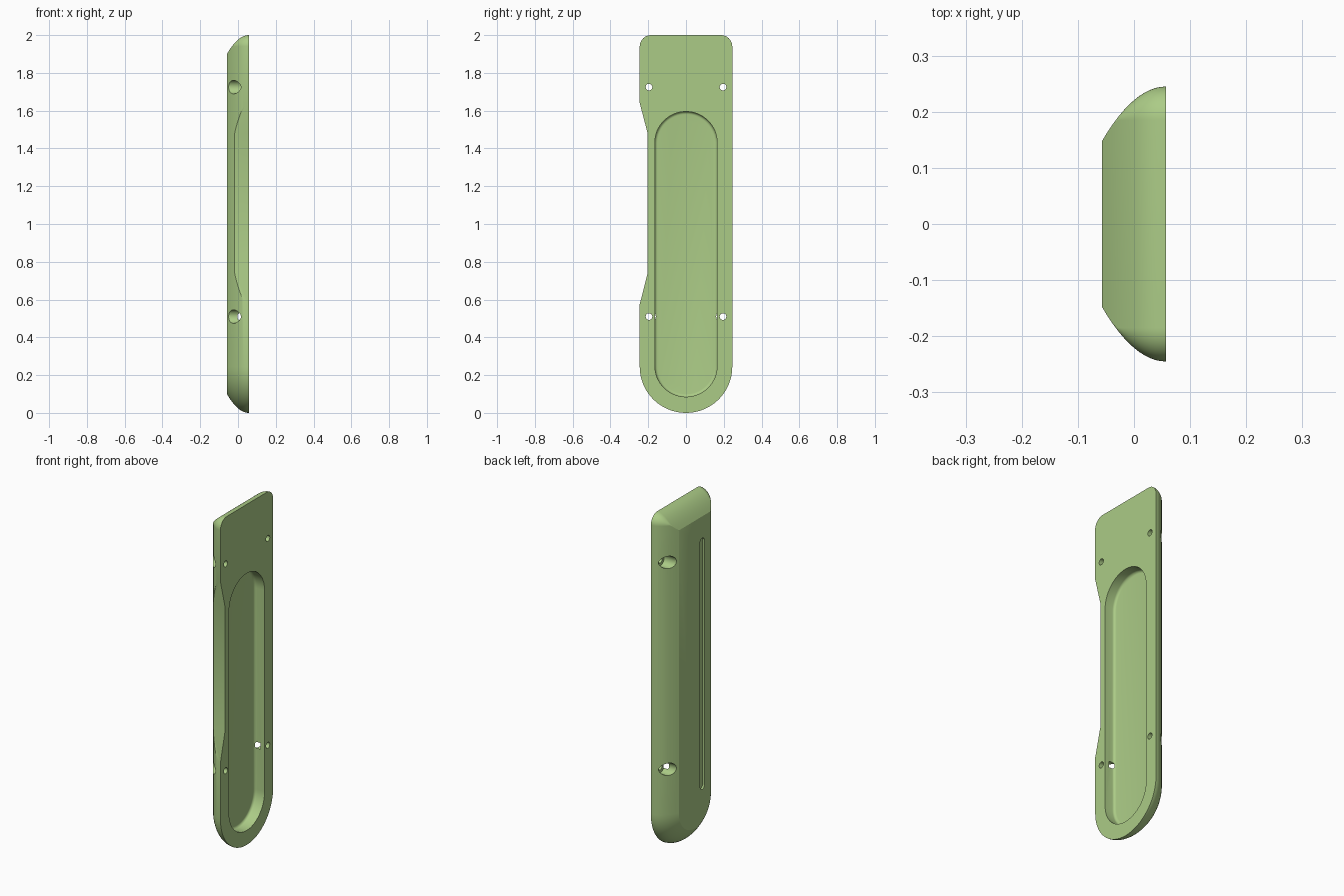
import bpy, bmesh, math
from mathutils import Matrix

if "Cube" in bpy.data.objects:
    bpy.data.objects.remove(bpy.data.objects["Cube"])

X = 0.057          # half thickness


def outline(w, z0, z1, r_bot, r_top, d=0.0, yc=0.0, n=16):
    """Rounded rectangle in y/z, moved inwards by d."""
    w, z0, z1 = w - d, z0 + d, z1 - d
    rb, rt = min(w - 0.0005, max(r_bot - d, 0.002)), min(w - 0.0005, max(r_top - d, 0.002))
    pts = []
    for cy, cz, r, a0 in ((w - rt, z1 - rt, rt, 0), (rt - w, z1 - rt, rt, 90),
                          (rb - w, z0 + rb, rb, 180), (w - rb, z0 + rb, rb, 270)):
        for i in range(n + 1):
            a = math.radians(a0 + 90 * i / n)
            pts.append((yc + cy + r * math.cos(a), cz + r * math.sin(a)))
    return pts


def loft(name, layers):
    """Solid through (x, outline) layers."""
    bm = bmesh.new()
    rings = [[bm.verts.new((x, y, z)) for y, z in pts] for x, pts in layers]
    n = len(rings[0])
    for a, b in zip(rings, rings[1:]):
        for i in range(n):
            j = (i + 1) % n
            bm.faces.new((a[i], a[j], b[j], b[i]))
    bm.faces.new(rings[0])
    bm.faces.new(rings[-1])
    bmesh.ops.recalc_face_normals(bm, faces=bm.faces)
    me = bpy.data.meshes.new(name)
    bm.to_mesh(me)
    bm.free()
    ob = bpy.data.objects.new(name, me)
    bpy.context.collection.objects.link(ob)
    return ob


def circle(r, y, z, n=40):
    return [(y + r * math.cos(2 * math.pi * i / n), z + r * math.sin(2 * math.pi * i / n))
            for i in range(n)]


# Body: flat back, edge curving in towards the front face
body_layers = []
for k in range(13):
    t = k / 12
    body_layers.append((X - 2 * X * t, outline(0.245, 0, 2, 0.245, 0.06, 0.097 * t * t)))
body = loft("handle_plate", body_layers)

cutters = []

# Long pocket in the back with a filleted floor
floor, f = -0.007, 0.015
pocket = [(X + 0.03, outline(0.165, 0.085, 1.595, 0.165, 0.165))]
for k in range(6):
    a = math.pi / 2 * k / 5
    pocket.append((floor + f * (1 - math.sin(a)),
                   outline(0.165, 0.085, 1.595, 0.165, 0.165, f * (1 - math.cos(a)))))
cutters.append(loft("pocket_cutter", pocket))

# Side relief with sloped ends
relief = [(-0.4, 0.575 - 0.64), (-0.245 - 0.042, 0.41), (-0.203, 0.74),
          (-0.203, 1.48), (-0.287, 1.80), (-0.4, 1.80)]
relief[0] = (-0.4, 0.41)
cutters.append(loft("relief_cutter", [(-0.1, relief), (0.1, relief)]))

# Narrow groove on the front face
groove = outline(0.02, 0.30, 1.775, 0.02, 0.02, yc=-0.07, n=8)
cutters.append(loft("groove_cutter", [(-0.08, groove), (-0.045, groove)]))

# Four counterbored screw holes
for y in (-0.196, 0.196):
    for z in (0.51, 1.725):
        bore, hole = circle(0.036, y, z), circle(0.0175, y, z)
        cutters.append(loft("screw_cutter", [(-0.1, bore), (0.03, bore), (0.03, hole), (0.1, hole)]))

# Cut everything and bake the result
for c in cutters:
    c.hide_render = True
    m = body.modifiers.new("cut", 'BOOLEAN')
    m.operation, m.solver, m.object = 'DIFFERENCE', 'EXACT', c
dg = bpy.context.evaluated_depsgraph_get()
mesh = bpy.data.meshes.new_from_object(body.evaluated_get(dg))
body.modifiers.clear()
body.data = mesh
for c in cutters:
    bpy.data.objects.remove(c)

# Green finish and smooth shading
mat = bpy.data.materials.new("green")
mat.diffuse_color = (0.41, 0.60, 0.24, 1)
mat.use_nodes = True
mat.node_tree.nodes["Principled BSDF"].inputs["Base Color"].default_value = mat.diffuse_color
mesh.materials.clear()
mesh.materials.append(mat)
bpy.context.view_layer.objects.active = body
body.select_set(True)
bpy.ops.object.shade_smooth_by_angle(angle=math.radians(28))
